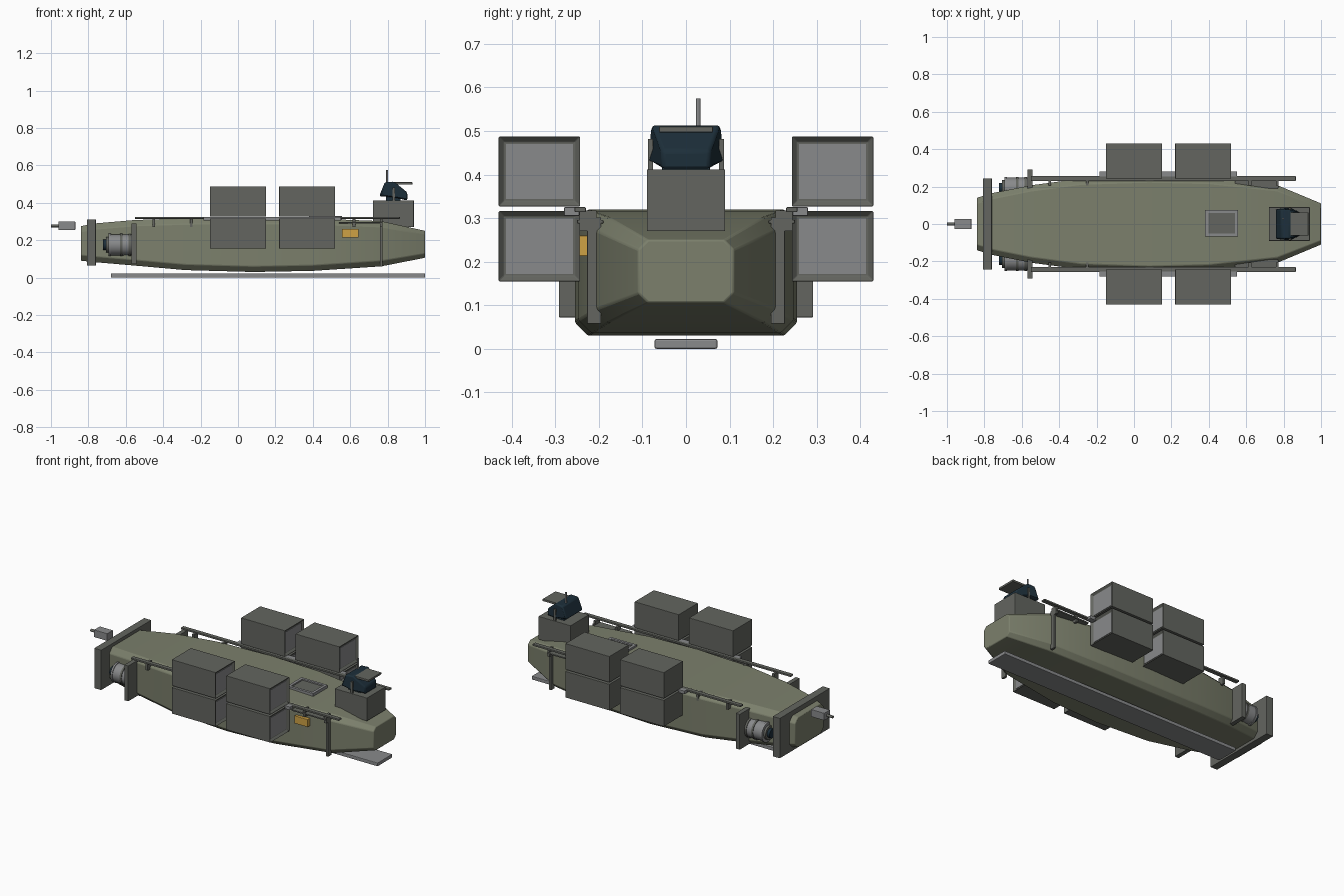
import bpy, bmesh
from math import pi

if "Cube" in bpy.data.objects:
    bpy.data.objects.remove(bpy.data.objects["Cube"])


def material(name, r, g, b):
    m = bpy.data.materials.new(name)
    m.diffuse_color = (r, g, b, 1)
    m.use_nodes = True
    m.node_tree.nodes["Principled BSDF"].inputs["Base Color"].default_value = m.diffuse_color
    return m


OLIVE = material("olive", 0.20, 0.215, 0.15)
DARK = material("dark_grey", 0.125, 0.13, 0.115)
GREY = material("grey", 0.25, 0.255, 0.26)
NAVY = material("navy", 0.012, 0.028, 0.042)
ORANGE = material("orange", 0.62, 0.36, 0.06)


def finish(name, bm, mat, bevel=0.0, smooth=False):
    bmesh.ops.recalc_face_normals(bm, faces=bm.faces)
    me = bpy.data.meshes.new(name)
    bm.to_mesh(me)
    bm.free()
    ob = bpy.data.objects.new(name, me)
    bpy.context.collection.objects.link(ob)
    me.materials.append(mat)
    if bevel:
        mod = ob.modifiers.new("bevel", 'BEVEL')
        mod.width, mod.segments = bevel, 2
        mod.limit_method = 'ANGLE'
    if smooth:
        bpy.ops.object.select_all(action='DESELECT')
        ob.select_set(True)
        bpy.context.view_layer.objects.active = ob
        bpy.ops.object.shade_smooth_by_angle(angle=0.5)
    return ob


def box_bm(x, y, z):
    bm = bmesh.new()
    bmesh.ops.create_cube(bm, size=1)
    for v in bm.verts:
        v.co = [lo + (c + 0.5) * (hi - lo) for c, (lo, hi) in zip(v.co, (x, y, z))]
    return bm


def box(name, x, y, z, mat, bevel=0.002):
    return finish(name, box_bm(x, y, z), mat, bevel)


def rod(name, start, length, r, mat, axis='X', sides=24):
    bm = bmesh.new()
    bmesh.ops.create_cone(bm, cap_ends=True, segments=sides, radius1=r, radius2=r, depth=length)
    ob = finish(name, bm, mat, 0, True)
    ob.location = start
    if axis == 'X':
        ob.rotation_euler.y = pi / 2
        ob.location.x += length / 2
    else:
        ob.location.z += length / 2
    return ob


def loft(name, rings, mat, bevel=0.0):
    bm = bmesh.new()
    loops = [[bm.verts.new(p) for p in ring] for ring in rings]
    n = len(loops[0])
    for a, b in zip(loops, loops[1:]):
        for i in range(n):
            bm.faces.new((a[i], a[(i + 1) % n], b[(i + 1) % n], b[i]))
    bm.faces.new(loops[0])
    bm.faces.new(loops[-1])
    return finish(name, bm, mat, bevel, True)


def section(x, w, zb, zt, c):
    return [(x, -w + c, zb), (x, w - c, zb), (x, w, zb + c), (x, w, zt - c),
            (x, w - c, zt), (x, -w + c, zt), (x, -w, zt - c), (x, -w, zb + c)]


# Hull: octagonal sections from stern to bow
loft("hull", [section(*s) for s in [
    (-0.84, 0.14, 0.09, 0.275, 0.03), (-0.76, 0.165, 0.082, 0.29, 0.03),
    (-0.55, 0.207, 0.064, 0.308, 0.03), (-0.28, 0.243, 0.04, 0.316, 0.03),
    (0.08, 0.255, 0.03, 0.32, 0.03), (0.40, 0.247, 0.036, 0.316, 0.03),
    (0.765, 0.208, 0.06, 0.302, 0.03), (1.0, 0.11, 0.106, 0.25, 0.022)]], OLIVE, 0.004)

# Keel plate, stern plate and stern light
box("keel_plate", (-0.68, 1.0), (-0.072, 0.072), (0, 0.022), GREY, 0.004)
box("stern_plate", (-0.808, -0.76), (-0.243, 0.243), (0.064, 0.31), DARK)
box("stern_unit", (-0.96, -0.87), (-0.028, 0.028), (0.255, 0.30), GREY)
rod("stern_rod", (-1.0, 0, 0.277), 0.045, 0.008, DARK)

for side, s in (("left", 1), ("right", -1)):
    def span(a, b):
        return tuple(sorted((a * s, b * s)))

    # Thruster pod with flanges and nozzle
    y = 0.192 * s
    rod(f"thruster_body_{side}", (-0.68, y, 0.175), 0.12, 0.056, GREY)
    for i, x in enumerate((-0.692, -0.63, -0.585)):
        rod(f"thruster_ring_{side}_{i}", (x, y, 0.175), 0.012, 0.06, DARK if i else GREY)
    rod(f"thruster_nozzle_{side}", (-0.705, y, 0.175), 0.02, 0.042, DARK)
    rod(f"thruster_tip_{side}", (-0.722, y, 0.175), 0.02, 0.028, NAVY)
    box(f"thruster_bracket_{side}", (-0.57, -0.542), span(0.18, 0.292), (0.072, 0.29), DARK)

    # Side rail, box mount and bow rib
    box(f"rail_{side}", (-0.55, 0.865), span(0.23, 0.256), (0.314, 0.325), DARK)
    box(f"mount_{side}", (-0.185, 0.55), span(0.245, 0.28), (0.305, 0.325), GREY)
    box(f"bow_rib_{side}", (0.758, 0.772), span(0.195, 0.227), (0.058, 0.302), DARK, 0.001)
    box(f"rail_strip_{side}", (0.54, 0.77), span(0.19, 0.25), (0.288, 0.296), DARK, 0.001)
    for i, x in enumerate((-0.45, -0.25, 0.62, 0.765)):
        box(f"rail_post_{side}_{i}", (x - 0.007, x + 0.007), span(0.205, 0.245), (0.27, 0.318), DARK, 0)

    # Cargo boxes with a recessed panel on the forward end
    for i, x in enumerate((-0.15, 0.22)):
        for j, z in enumerate(((0.155, 0.316), (0.327, 0.487))):
            bm = box_bm((x, x + 0.30), span(0.243, 0.43), z)
            bm.normal_update()
            end = [f for f in bm.faces if f.normal.x > 0.9]
            bmesh.ops.inset_region(bm, faces=end, thickness=0.017)
            bmesh.ops.translate(bm, verts=end[0].verts, vec=(-0.012, 0, 0))
            finish(f"cargo_box_{side}_{i}_{j}", bm, DARK, 0.002)
            box(f"cargo_panel_{side}_{i}_{j}", (x + 0.28, x + 0.291), span(0.26, 0.413),
                (z[0] + 0.017, z[1] - 0.017), GREY, 0)

    # Visor strut
    box(f"visor_strut_{side}", (0.827, 0.84), span(0.076, 0.087), (0.41, 0.482), DARK, 0.001)

# Warning plate on the right flank
box("orange_plate", (0.555, 0.645), (-0.245, -0.215), (0.213, 0.26), ORANGE)

# Deck hatch with raised frame
box("hatch_lid", (0.395, 0.542), (-0.052, 0.062), (0.30, 0.32), DARK)
for i, (x, y) in enumerate((((0.38, 0.398), (-0.066, 0.075)), ((0.54, 0.557), (-0.066, 0.075)),
                            ((0.395, 0.542), (-0.066, -0.05)), ((0.395, 0.542), (0.059, 0.075)))):
    box(f"hatch_frame_{i}", x, y, (0.30, 0.328), GREY, 0.001)

# Bow sensor base, dark visor, roof plate and antenna
box("sensor_base", (0.722, 0.94), (-0.09, 0.09), (0.27, 0.412), DARK)
profile = [(0.755, 0.435), (0.785, 0.51), (0.835, 0.513), (0.905, 0.455), (0.905, 0.412), (0.83, 0.43)]
widths = [0.072, 0.07, 0.07, 0.055, 0.055, 0.08]
loft("visor", [[(x, -w, z) for (x, z), w in zip(profile, widths)],
               [(x, -0.08 if w > 0.06 else -w, z) for (x, z), w in zip(profile, widths)],
               [(x, 0.08 if w > 0.06 else w, z) for (x, z), w in zip(profile, widths)]][1:], NAVY, 0.008)
box("visor_neck", (0.79, 0.87), (-0.055, 0.055), (0.40, 0.45), NAVY)
box("roof_plate", (0.81, 0.932), (-0.062, 0.062), (0.497, 0.51), DARK)
rod("antenna", (0.797, 0.028, 0.50), 0.075, 0.005, GREY, 'Z', 12)
